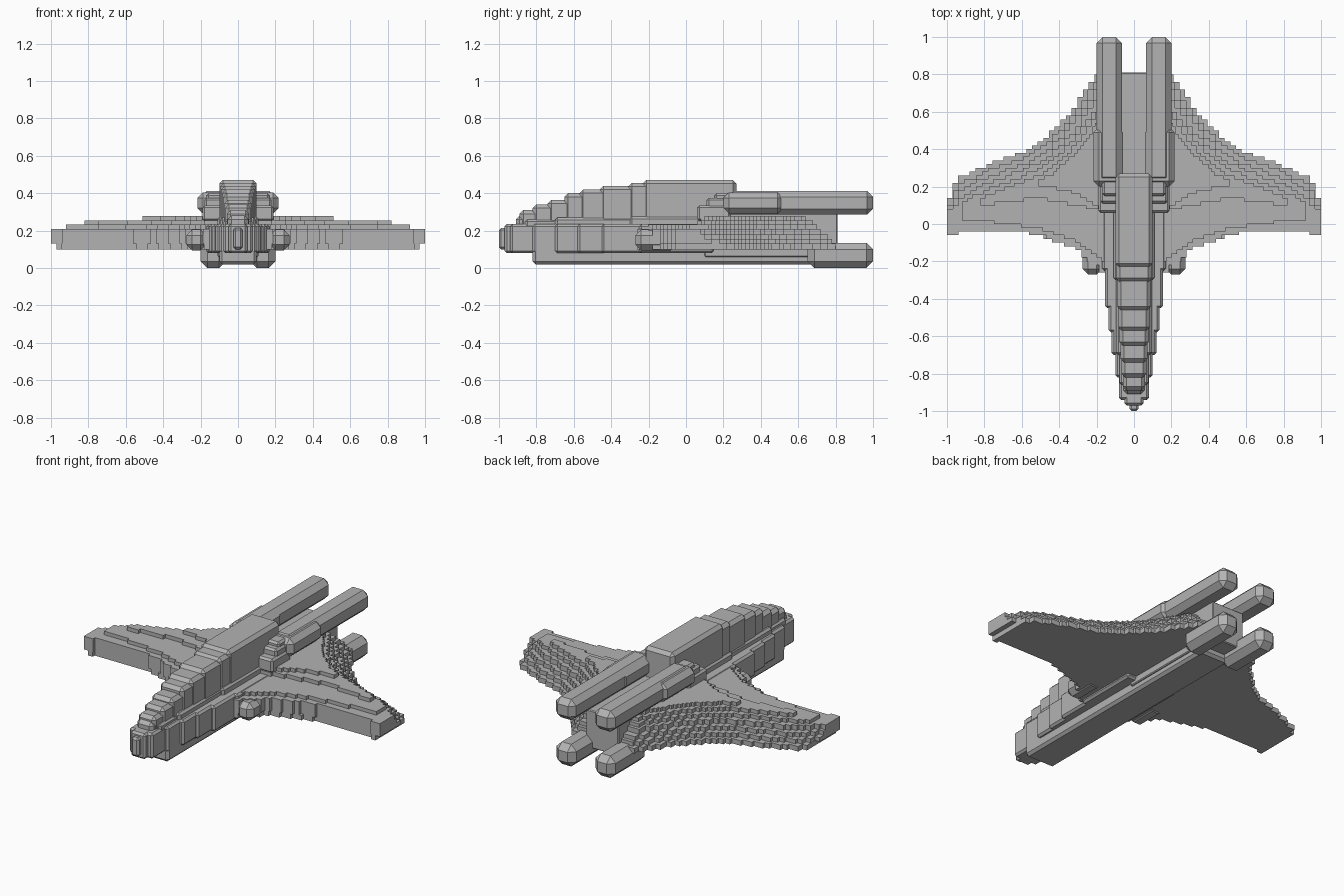
import bpy, bmesh
from mathutils import Vector

cube = bpy.data.objects.get("Cube")
if cube:
    bpy.data.objects.remove(cube, do_unlink=True)

grey = bpy.data.materials.new("hull grey")
grey.use_nodes = True
grey.diffuse_color = (0.45, 0.45, 0.45, 1)
grey.node_tree.nodes["Principled BSDF"].inputs["Base Color"].default_value = grey.diffuse_color


def finish(name, bm, bevel=0):
    bmesh.ops.recalc_face_normals(bm, faces=bm.faces)
    mesh = bpy.data.meshes.new(name)
    bm.to_mesh(mesh)
    bm.free()
    mesh.materials.append(grey)
    obj = bpy.data.objects.new(name, mesh)
    bpy.context.collection.objects.link(obj)
    if bevel:
        mod = obj.modifiers.new("chamfer", 'BEVEL')
        mod.width, mod.segments = bevel, 1
    return obj


def box(name, x, y, z, bevel=0.012):
    bm = bmesh.new()
    bmesh.ops.create_cube(bm, size=1)
    for v in bm.verts:
        v.co = Vector([(r[0] + r[1]) / 2 + c * (r[1] - r[0]) for r, c in zip((x, y, z), v.co)])
    return finish(name, bm, bevel)


def pair(name, x, y, z, bevel=0.012):
    box("left_" + name, x, y, z, bevel)
    box("right_" + name, (-x[1], -x[0]), y, z, bevel)


def curve(points, x):
    """Linear interpolation along a list of points."""
    if x <= points[0][0]:
        return points[0][1]
    for (a, b), (c, d) in zip(points, points[1:]):
        if x <= c:
            return b + (d - b) * (x - a) / (c - a)
    return points[-1][1]


def snap(value, step=0.02):
    return round(value / step) * step


# Wing: stacked stair-stepped slabs
TRAIL = [(0.2, 0.81), (0.27, 0.7), (0.33, 0.61), (0.4, 0.53), (0.5, 0.44), (0.6, 0.385),
         (0.7, 0.345), (0.8, 0.31), (0.93, 0.25), (0.97, 0.2), (1, 0.16)]
LEAD = [(0.15, -0.27), (0.24, -0.2), (0.3, -0.13), (0.4, -0.1), (0.5, -0.06), (0.6, -0.04),
        (0.9, -0.04), (0.97, -0.06), (1, -0.05)]
LEAD_MID = [(0.15, -0.2), (0.3, -0.1), (0.45, -0.04), (0.65, 0.0), (0.92, 0.03)]
LEAD_HIGH = [(0.15, 0.06), (0.3, 0.1), (0.5, 0.14), (0.82, 0.1)]
LEAD_TOP = [(0.15, 0.07), (0.3, 0.16), (0.5, 0.21)]


def wing_layer(name, lead, span, shift, z0, z1):
    columns = 32
    xs = [span * i / columns for i in range(columns + 1)]
    back, front = [], []
    for a, b in zip(xs, xs[1:]):
        mid = (a + b) / 2
        f = snap(curve(lead, mid))
        r = max(snap(curve(TRAIL, mid + 0.4 * shift) - shift), f + 0.02)
        back += [(a, r), (b, r)]
        front += [(a, f), (b, f)]
    half = back + front[::-1]
    outline = half + [(-x, y) for x, y in reversed(half)]
    points = []
    for p in outline:
        if not points or (abs(p[0] - points[-1][0]) + abs(p[1] - points[-1][1])) > 1e-5:
            points.append(p)
    if (Vector(points[0]) - Vector(points[-1])).length < 1e-5:
        points.pop()
    bm = bmesh.new()
    face = bm.faces.new([bm.verts.new((x, y, z0)) for x, y in points])
    solid = bmesh.ops.extrude_face_region(bm, geom=[face])
    bmesh.ops.translate(bm, vec=(0, 0, z1 - z0),
                        verts=[v for v in solid["geom"] if isinstance(v, bmesh.types.BMVert)])
    finish(name, bm)


layers = [(LEAD, 0.97, 0.10, 0.13), (LEAD, 1, 0.13, 0.155), (LEAD, 1, 0.155, 0.18),
          (LEAD, 1, 0.18, 0.21), (LEAD_MID, 0.92, 0.21, 0.232),
          (LEAD_HIGH, 0.82, 0.232, 0.255), (LEAD_TOP, 0.51, 0.255, 0.277)]
for i, (lead, span, low, high) in enumerate(layers):
    wing_layer(f"wing_layer_{i + 1}", lead, span, 0.028 * i, low, high)

# Lower hull: segments that widen towards the wing
stations = [(-1.0, 0.025), (-0.97, 0.05), (-0.94, 0.08), (-0.82, 0.1), (-0.7, 0.12),
            (-0.58, 0.135), (-0.45, 0.155), (-0.25, 0.17), (0.1, 0.17)]
for i, ((y0, w), (y1, _)) in enumerate(zip(stations, stations[1:])):
    inset = 0.02 if i == 0 else 0
    box(f"hull_segment_{i + 1}", (-w, w), (y0, y1 + 0.05), (0.08 + inset, 0.235 - inset))

# Stepped spine and canopy
spine = [(-0.91, 0.055, 0.28), (-0.89, 0.06, 0.31), (-0.82, 0.068, 0.34), (-0.74, 0.073, 0.365),
         (-0.65, 0.08, 0.4), (-0.57, 0.085, 0.42), (-0.46, 0.09, 0.44), (-0.31, 0.095, 0.455),
         (-0.23, 0.1, 0.472), (0.27, 0, 0)]
for i, ((y0, w, top), (y1, _, _)) in enumerate(zip(spine, spine[1:])):
    box(f"spine_step_{i + 1}", (-w, w), (y0, y1 + (0.04 if y1 < 0 else 0)), (0.15, top), 0.02)

# Canopy shoulders
for i, (y0, w, top) in enumerate([(-0.86, 0.078, 0.26), (-0.7, 0.095, 0.27), (-0.3, 0.11, 0.275)]):
    box(f"shoulder_{i + 1}", (-w, w), (y0, 0.2), (0.15, top))

# Keel and rear body
box("keel", (-0.1, 0.1), (-0.82, 0.7), (0.02, 0.12), 0.015)
box("rear_body", (-0.11, 0.11), (0.1, 0.81), (0.06, 0.29), 0.005)

# Engines, intakes and their fairings
pair("upper_engine", (0.065, 0.2), (0.22, 1.0), (0.285, 0.412), 0.032)
pair("upper_engine_sleeve", (0.06, 0.217), (0.2, 0.52), (0.29, 0.405), 0.03)
pair("lower_engine", (0.065, 0.2), (0.65, 1.0), (0.0, 0.135), 0.036)
pair("fairing_low", (0.08, 0.19), (0.06, 0.24), (0.25, 0.335))
pair("fairing_mid", (0.08, 0.18), (0.11, 0.24), (0.3, 0.375))
pair("fairing_high", (0.08, 0.17), (0.15, 0.24), (0.34, 0.4))
pair("wing_intake", (0.17, 0.275), (-0.27, -0.05), (0.095, 0.205), 0.03)
